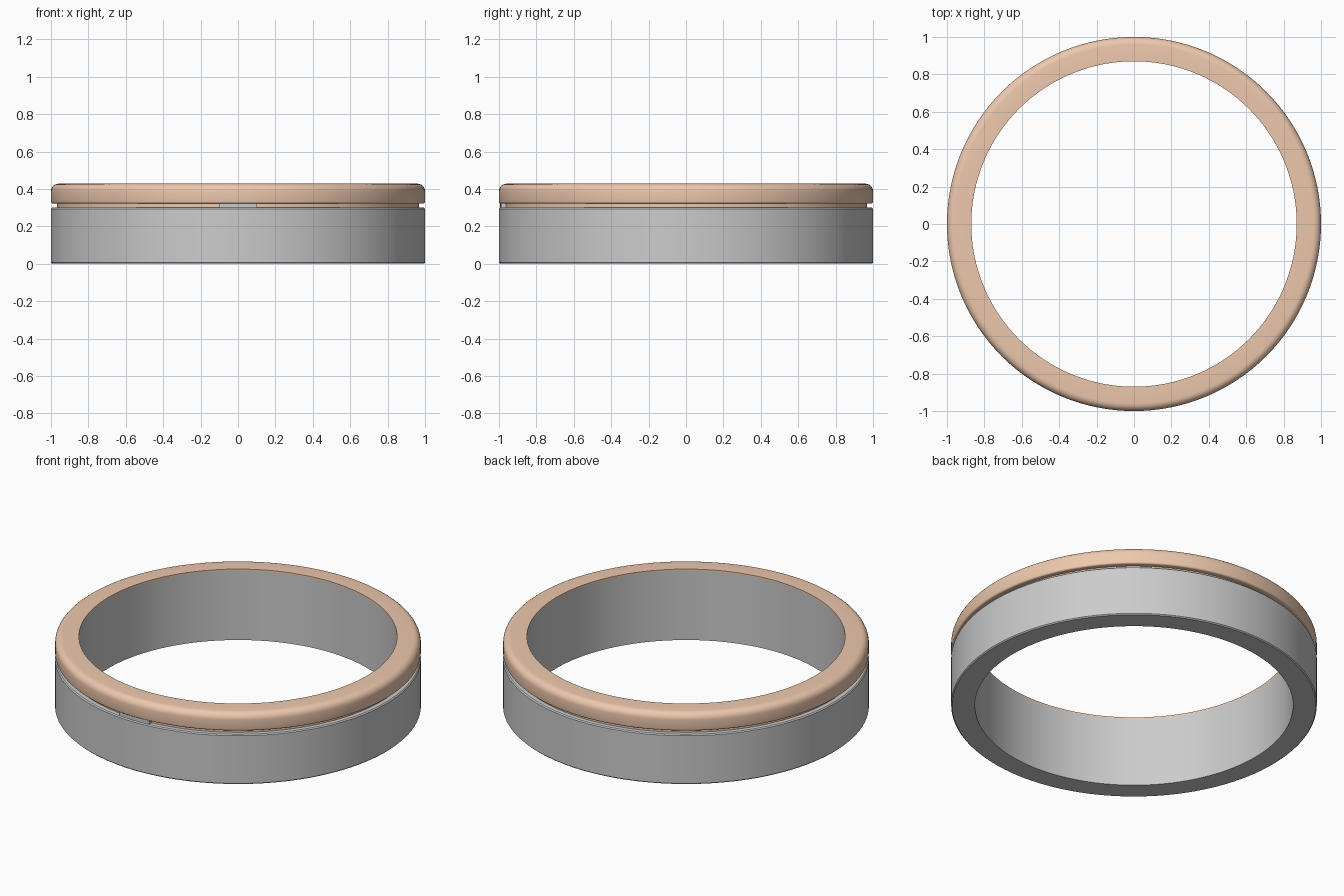
import bpy, bmesh, math

if "Cube" in bpy.data.objects:
    bpy.data.objects.remove(bpy.data.objects["Cube"])

SEGS = 128


def lathe(name, profile, start=0.0, sweep=2 * math.pi, segs=SEGS, angle=30):
    """Revolve a closed (radius, z) profile about z; a partial sweep gets end caps."""
    full = sweep > 6.28
    bm = bmesh.new()
    rings = []
    for i in range(segs if full else segs + 1):
        a = start + sweep * i / segs
        rings.append([bm.verts.new((r * math.cos(a), r * math.sin(a), z)) for r, z in profile])
    n = len(profile)
    for i in range(segs):
        p, q = rings[i], rings[(i + 1) % len(rings)]
        for j in range(n):
            k = (j + 1) % n
            bm.faces.new((p[j], q[j], q[k], p[k]))
    if not full:
        bm.faces.new(rings[0])
        bm.faces.new(rings[-1])
    bmesh.ops.recalc_face_normals(bm, faces=bm.faces)
    mesh = bpy.data.meshes.new(name)
    bm.to_mesh(mesh)
    bm.free()
    obj = bpy.data.objects.new(name, mesh)
    bpy.context.collection.objects.link(obj)
    bpy.ops.object.select_all(action='DESELECT')
    obj.select_set(True)
    bpy.context.view_layer.objects.active = obj
    bpy.ops.object.shade_smooth_by_angle(angle=math.radians(angle))
    return obj


def rounded(r, z, radius, a0, a1, steps=6):
    """Arc of profile points around (r, z), angles in degrees."""
    angles = [math.radians(a0 + (a1 - a0) * i / steps) for i in range(steps + 1)]
    return [(r + radius * math.cos(a), z + radius * math.sin(a)) for a in angles]


# Grey band with a thin inner sleeve rising inside the lid
lathe("base_band", [(0.87, 0), (0.994, 0), (1.0, 0.006), (1.0, 0.294), (0.994, 0.30),
                    (0.925, 0.30), (0.925, 0.418), (0.87, 0.418)])

# Copper lid: cap over the sleeve, rounded rim, recessed neck
lid_profile = ([(0.87, 0.418), (0.87, 0.428)]
               + rounded(0.96, 0.388, 0.04, 90, 0)
               + rounded(0.99, 0.332, 0.01, 0, -90, 3)
               + [(0.968, 0.322), (0.968, 0.30), (0.925, 0.30), (0.925, 0.418)])
lid = lathe("lid_ring", lid_profile, angle=40)
copper = bpy.data.materials.new("copper")
copper.diffuse_color = (0.85, 0.58, 0.42, 1)
copper.use_nodes = True
copper.node_tree.nodes["Principled BSDF"].inputs["Base Color"].default_value = copper.diffuse_color
lid.data.materials.append(copper)

# Small grey catch filling the gap at the front
half = math.asin(0.1)
lathe("front_catch", [(0.93, 0.298), (0.994, 0.298), (0.994, 0.35), (0.93, 0.35)],
      start=-math.pi / 2 - half, sweep=2 * half, segs=8)
